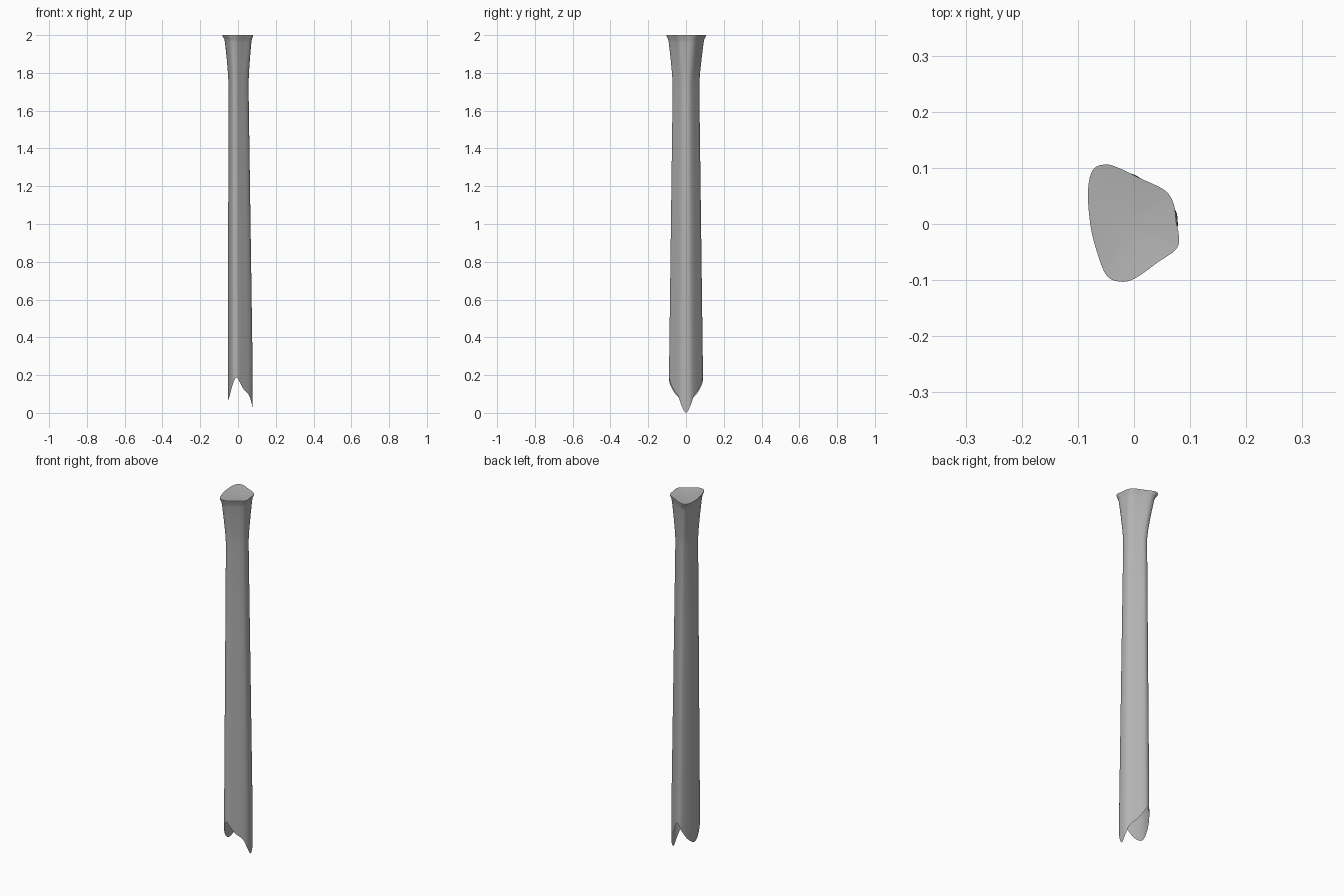
import bpy, bmesh
from mathutils import Vector

if "Cube" in bpy.data.objects:
    bpy.data.objects.remove(bpy.data.objects["Cube"])

SUB = 4  # spline steps between control points


def smooth_loop(pts):
    """Closed Catmull-Rom curve through the control points."""
    n, out = len(pts), []
    for i in range(n):
        a, b, c, d = (Vector(pts[(i + k) % n]) for k in (-1, 0, 1, 2))
        for s in range(SUB):
            t = s / SUB
            out.append(0.5 * (2 * b + (c - a) * t + (2 * a - 5 * b + 4 * c - d) * t * t
                              + (3 * b - a - 3 * c + d) * t ** 3))
    return out


# Lower section (x, y, height of the lobed bottom edge), mirrored in y
half = [(0.078, 0, 0.0), (0.075, 0.022, 0.035), (0.060, 0.042, 0.09),
        (0.030, 0.067, 0.125), (0.006, 0.085, 0.168), (-0.010, 0.090, 0.188),
        (-0.028, 0.084, 0.15), (-0.044, 0.050, 0.092), (-0.054, 0, 0.06)]
base = smooth_loop(half + [(x, -y, z) for x, y, z in half[-2:0:-1]])

# Flared top outline
top = smooth_loop([(0.075, 0.005), (0.071, 0.035), (0.055, 0.060), (0.010, 0.082),
                   (-0.025, 0.099), (-0.050, 0.106), (-0.073, 0.097), (-0.082, 0.060),
                   (-0.078, 0.0), (-0.066, -0.050), (-0.048, -0.093), (-0.020, -0.103),
                   (0.005, -0.095), (0.040, -0.070), (0.075, -0.045), (0.080, -0.022)])

# Narrow neck just under the flare
neck = [Vector((-0.05 + (p.x + 0.054) * 0.80, p.y * 0.78)) for p in base]

# Rings from the lobed edge up to the rim
zmin = min(p.z for p in base)
rings = [[(p.x, p.y, p.z - zmin) for p in base]]


def add_ring(a, b, t, z):
    rings.append([(p.x + (q.x - p.x) * t, p.y + (q.y - p.y) * t, z) for p, q in zip(a, b)])


for z in (0.25, 0.75, 1.25, 1.74):
    add_ring(base, neck, (z - 0.2) / 1.54, z)
for z, t in ((1.80, 0.12), (1.88, 0.36), (1.96, 0.64), (1.98, 0.76), (1.992, 0.96), (2.0, 1.0)):
    add_ring(neck, top, t, z)

# Slightly dished cap, closing the top
middle = Vector((-0.01, 0.0))
add_ring(top, [middle] * len(top), 0.45, 1.996)

# Tube with a closed top and an open, two-lobed bottom
bm = bmesh.new()
loops = [[bm.verts.new(co) for co in ring] for ring in rings]
n = len(base)
for lo, hi in zip(loops, loops[1:]):
    for i in range(n):
        j = (i + 1) % n
        bm.faces.new((lo[i], lo[j], hi[j], hi[i]))
centre = bm.verts.new((middle.x, middle.y, 1.994))
for i in range(n):
    bm.faces.new((loops[-1][i], loops[-1][(i + 1) % n], centre))
mesh = bpy.data.meshes.new("flared_tube")
bm.to_mesh(mesh)
bm.free()
tube = bpy.data.objects.new("flared_tube", mesh)
bpy.context.collection.objects.link(tube)
bpy.context.view_layer.objects.active = tube
tube.select_set(True)
bpy.ops.object.shade_smooth_by_angle(angle=0.7)

# Dark grey surface
grey = bpy.data.materials.new("dark_grey")
grey.diffuse_color = (0.45, 0.45, 0.45, 1)
grey.use_nodes = True
grey.node_tree.nodes["Principled BSDF"].inputs["Base Color"].default_value = grey.diffuse_color
mesh.materials.append(grey)
